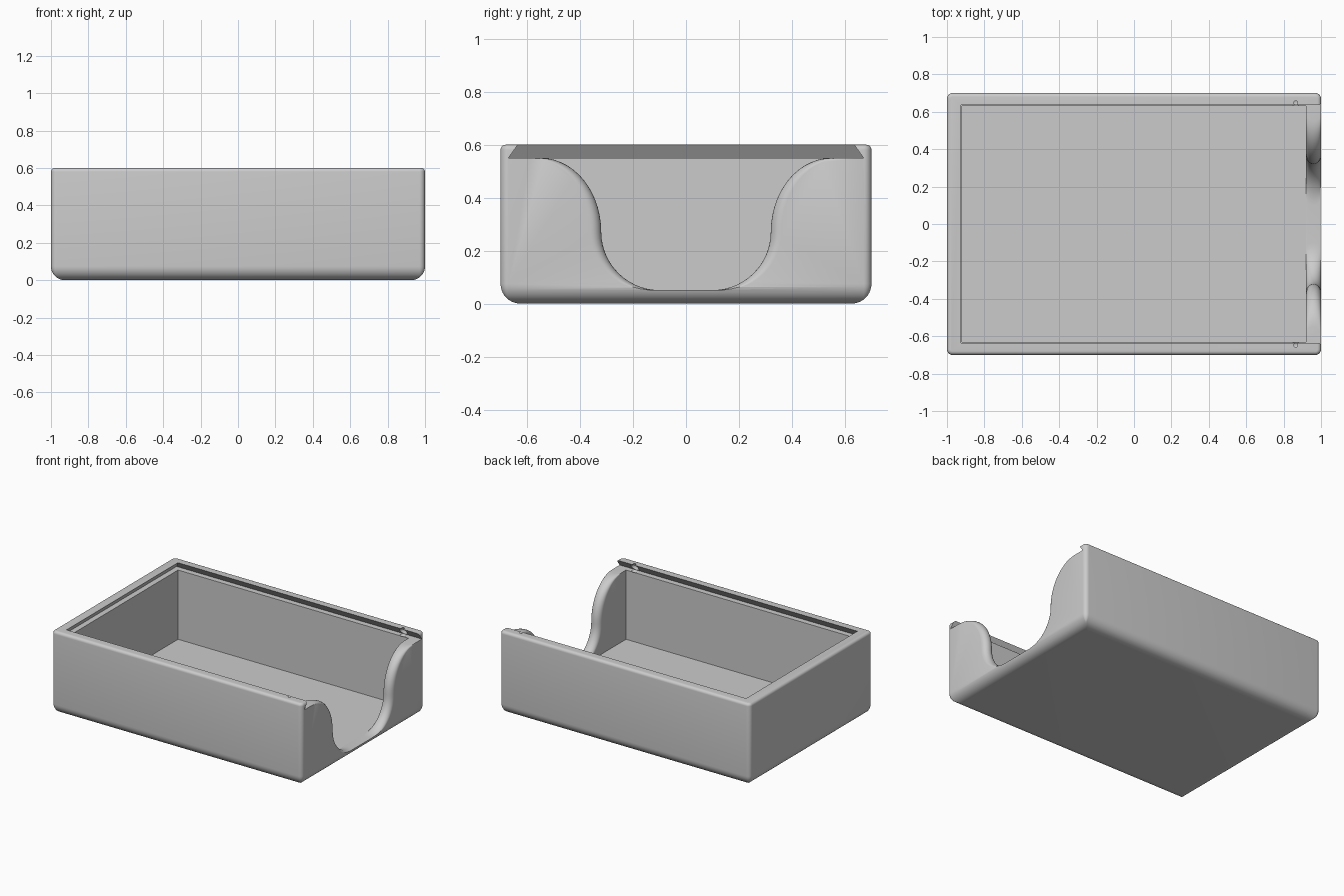
import bpy, bmesh
from math import sin, cos, pi, sqrt

default = bpy.data.objects.get("Cube")
if default:
    bpy.data.objects.remove(default, do_unlink=True)

grey = bpy.data.materials.new("plain grey")
grey.use_nodes = True
colour = (0.6, 0.6, 0.6, 1)
grey.diffuse_color = colour
grey.node_tree.nodes["Principled BSDF"].inputs["Base Color"].default_value = colour


def loft(name, rings):
    """Closed solid skinned through rings of equal length."""
    bm = bmesh.new()
    loops = [[bm.verts.new(p) for p in ring] for ring in rings]
    for a, b in zip(loops, loops[1:]):
        for i in range(len(a)):
            j = (i + 1) % len(a)
            bm.faces.new((a[i], a[j], b[j], b[i]))
    bm.faces.new(loops[0])
    bm.faces.new(loops[-1])
    bmesh.ops.recalc_face_normals(bm, faces=bm.faces)
    mesh = bpy.data.meshes.new(name)
    bm.to_mesh(mesh)
    bm.free()
    mesh.materials.append(grey)
    obj = bpy.data.objects.new(name, mesh)
    bpy.context.collection.objects.link(obj)
    return obj


def rounded_ring(inset, z, radius=0.03, steps=6):
    r = max(radius - inset, 0.006)
    cx, cy = 1 - inset - r, 0.7 - inset - r
    ring = []
    for k, (sx, sy) in enumerate(((1, 1), (-1, 1), (-1, -1), (1, -1))):
        for i in range(steps + 1):
            a = (k + i / steps) * pi / 2
            ring.append((sx * cx + r * cos(a), sy * cy + r * sin(a), z))
    return ring


def rectangle(x0, x1, y, z):
    return [(x0, -y, z), (x1, -y, z), (x1, y, z), (x0, y, z)]


def cut(target, cutter):
    mod = target.modifiers.new("cut", 'BOOLEAN')
    mod.operation = 'DIFFERENCE'
    mod.solver = 'EXACT'
    mod.object = cutter
    bpy.context.view_layer.objects.active = target
    bpy.ops.object.modifier_apply(modifier=mod.name)
    bpy.data.objects.remove(cutter, do_unlink=True)


# Outer body: large round at the bottom edge, small one at the rim
BOTTOM, RIM, HEIGHT = 0.075, 0.02, 0.6
rings = []
for i in range(11):
    a = i / 10 * pi / 2
    rings.append(rounded_ring(BOTTOM * (1 - sin(a)), BOTTOM * (1 - cos(a))))
for i in range(6):
    a = i / 5 * pi / 2
    rings.append(rounded_ring(RIM * (1 - cos(a)), HEIGHT - RIM * (1 - sin(a))))
box = loft("box_body", rings)

# Main cavity
cut(box, loft("cavity_cutter", [rectangle(-0.92, 0.92, 0.63, z) for z in (0.05, 0.57)]))

# Dovetail slot for a sliding lid, open at the +x end
slope = 0.7
cut(box, loft("lid_slot_cutter", [
    rectangle(-0.96 + slope * h, 1.1, 0.67 - slope * h, 0.55 + h) for h in (0, 0.07)]))


# Bell-shaped finger opening with rounded edges in the +x wall
def opening_ring(x, spread, steps=14):
    half = []
    for i in range(steps + 1):
        a = i / steps * pi / 2
        half.append((0.1 + 0.22 * sin(a), 0.271 - 0.22 * cos(a)))
    for i in range(1, steps + 1):
        a = i / steps * pi / 2
        half.append((0.55 - 0.23 * cos(a), 0.271 + 0.279 * sin(a)))
    half.append((0.55, 0.57))
    right = [(x, y + spread, z) for y, z in half]
    left = [(x, -y - spread, z) for y, z in reversed(half)]
    return right + left


WALL = 0.04
rings = [opening_ring(0.89, WALL)]
for i in range(13):
    s = -cos(i / 12 * pi) * WALL
    rings.append(opening_ring(0.96 + s, WALL - sqrt(max(WALL ** 2 - s ** 2, 0))))
rings.append(opening_ring(1.03, WALL))
cut(box, loft("finger_opening_cutter", rings))

# Small ball notches under the rim that catch the lid
for side in (-1, 1):
    bpy.ops.mesh.primitive_uv_sphere_add(segments=20, ring_count=12, radius=0.03,
                                         location=(0.865, side * 0.648, 0.572))
    ball = bpy.context.object
    ball.name = "catch_notch_cutter"
    ball.data.materials.append(grey)
    cut(box, ball)

bpy.ops.object.select_all(action='DESELECT')
box.select_set(True)
bpy.context.view_layer.objects.active = box
bpy.ops.object.shade_smooth_by_angle(angle=0.6)
